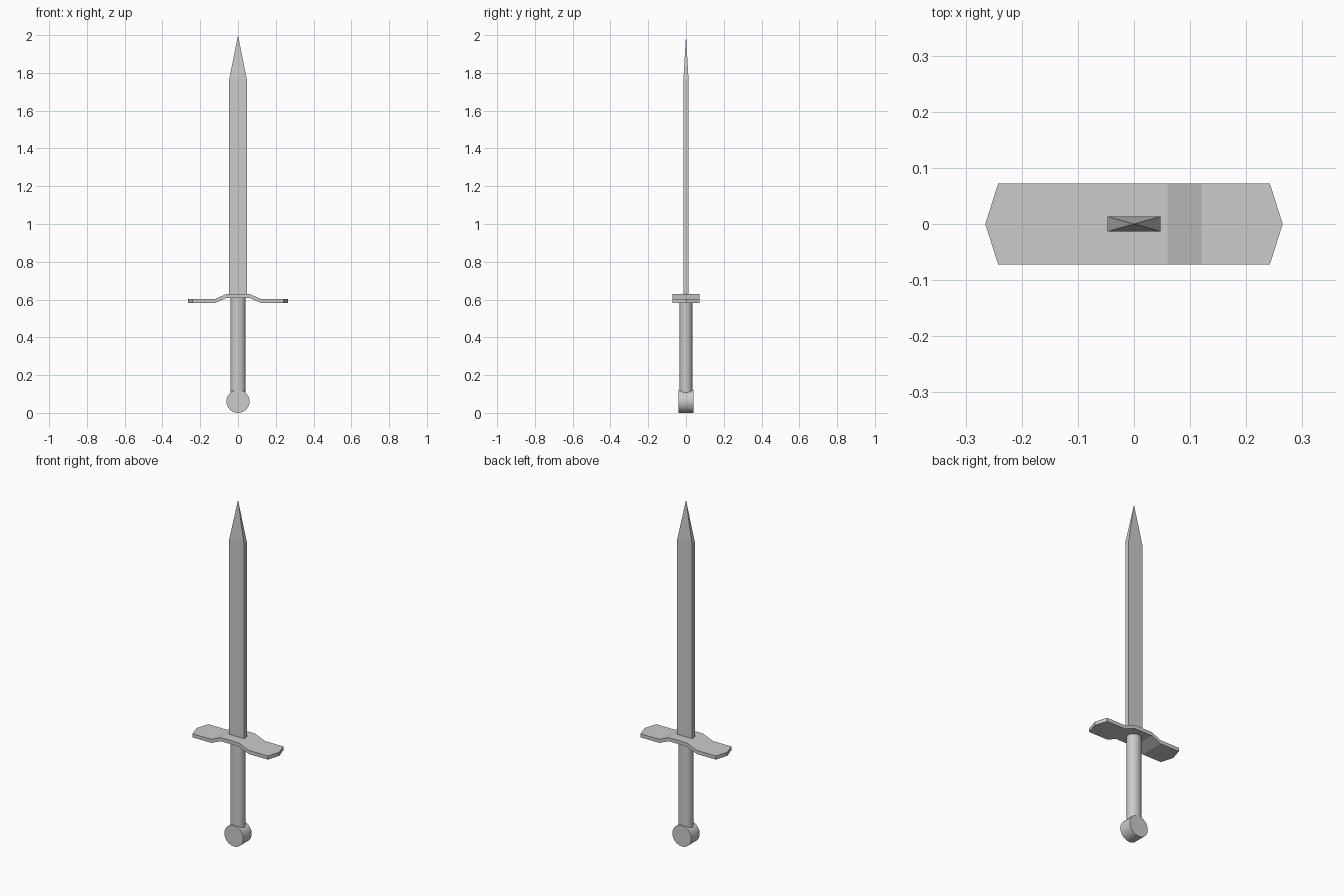
import bpy, bmesh, math
from mathutils import Matrix

if "Cube" in bpy.data.objects:
    bpy.data.objects.remove(bpy.data.objects["Cube"])


def finish(name, bm, smooth=False):
    bmesh.ops.recalc_face_normals(bm, faces=bm.faces[:])
    mesh = bpy.data.meshes.new(name)
    bm.to_mesh(mesh)
    bm.free()
    ob = bpy.data.objects.new(name, mesh)
    bpy.context.collection.objects.link(ob)
    if smooth:
        bpy.ops.object.select_all(action='DESELECT')
        ob.select_set(True)
        bpy.context.view_layer.objects.active = ob
        bpy.ops.object.shade_smooth_by_angle(angle=math.radians(35))
    return ob


def cylinder(name, matrix, sides=32):
    bm = bmesh.new()
    bmesh.ops.create_cone(bm, cap_ends=True, segments=sides, radius1=1,
                          radius2=1, depth=1, matrix=matrix)
    return finish(name, bm, smooth=True)


# Blade: rectangular bar drawn up to a four-sided point
bm = bmesh.new()
W, T = 0.047, 0.0135
corners = [(-W, -T), (W, -T), (W, T), (-W, T)]
base, shoulder = ([bm.verts.new((x, y, z)) for x, y in corners] for z in (0.61, 1.765))
tip = bm.verts.new((0, 0, 2.0))
bm.faces.new(base)
for i in range(4):
    j = (i + 1) % 4
    bm.faces.new((base[i], base[j], shoulder[j], shoulder[i]))
    bm.faces.new((shoulder[i], shoulder[j], tip))
finish("blade", bm)

# Crossguard: raised middle, lowered arms, pointed ends
bm = bmesh.new()
D, H = 0.0725, 0.021
half = [(0.06, 0.609), (0.12, 0.583), (0.242, 0.583)]
stations = [(-x, z) for x, z in reversed(half)] + half
rings = [[bm.verts.new((x, y, z + dz)) for y, dz in ((-D, 0), (D, 0), (D, H), (-D, H))]
         for x, z in stations]
for a, b in zip(rings, rings[1:]):
    for i in range(4):
        j = (i + 1) % 4
        bm.faces.new((a[i], a[j], b[j], b[i]))
for ring, x in ((rings[0], -0.265), (rings[-1], 0.265)):
    lo, hi = (bm.verts.new((x, 0, z)) for z in (0.583, 0.583 + H))
    bm.faces.new((ring[0], ring[1], lo))
    bm.faces.new((ring[2], ring[3], hi))
    bm.faces.new((ring[1], ring[2], hi, lo))
    bm.faces.new((ring[3], ring[0], lo, hi))
finish("crossguard", bm)

# Grip: slightly oval rod from pommel to guard
cylinder("grip", Matrix.Translation((0, 0, 0.36)) @ Matrix.Diagonal((0.04, 0.035, 0.51, 1)))

# Pommel: short disc facing front and back
cylinder("pommel", Matrix.Translation((0, 0, 0.061)) @ Matrix.Rotation(math.pi / 2, 4, 'X')
         @ Matrix.Diagonal((0.061, 0.061, 0.077, 1)))
